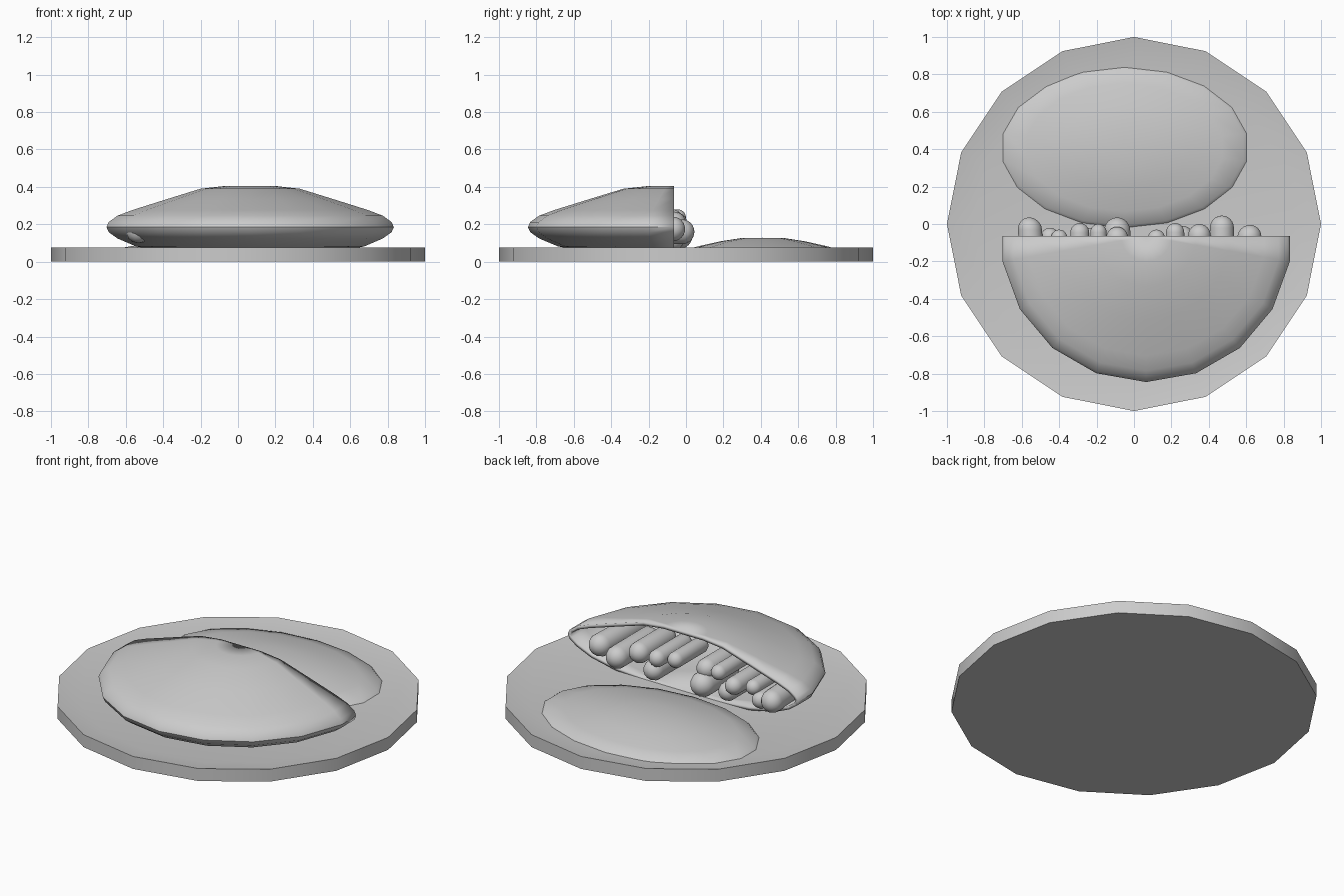
import bpy, bmesh, math
from mathutils import Vector

if "Cube" in bpy.data.objects:
    bpy.data.objects.remove(bpy.data.objects["Cube"])


def finish(name, bm, angle=40):
    bmesh.ops.recalc_face_normals(bm, faces=bm.faces)
    me = bpy.data.meshes.new(name)
    bm.to_mesh(me)
    bm.free()
    ob = bpy.data.objects.new(name, me)
    bpy.context.collection.objects.link(ob)
    bpy.ops.object.select_all(action='DESELECT')
    bpy.context.view_layer.objects.active = ob
    ob.select_set(True)
    bpy.ops.object.shade_smooth_by_angle(angle=math.radians(angle))
    return ob


def lathe(profile, sides, centre=(0, 0), stretch=1.0):
    """Revolve (radius, z) points around z; a vertex always lies on the y axis."""
    bm = bmesh.new()
    rings = []
    for r, z in profile:
        if r == 0:
            rings.append([bm.verts.new((centre[0], centre[1], z))] * sides)
            continue
        ring = []
        for i in range(sides):
            a = math.pi / 2 + 2 * math.pi * i / sides
            ring.append(bm.verts.new((centre[0] + r * math.cos(a),
                                      centre[1] + r * stretch * math.sin(a), z)))
        rings.append(ring)
    for lo, hi in zip(rings, rings[1:]):
        for i in range(sides):
            j = (i + 1) % sides
            bm.faces.new(list(dict.fromkeys((lo[i], lo[j], hi[j], hi[i]))))
    return bm


# Shallow dished plate
finish("plate", lathe([(0, 0), (1, 0), (1, 0.075), (0.86, 0.05), (0, 0.045)], 16))

# Low oval mound on the back of the plate
finish("side_mound", lathe([(0, 0.02), (0.62, 0.03), (0.665, 0.047), (0.645, 0.062),
                            (0.53, 0.083), (0.35, 0.109), (0.17, 0.127), (0, 0.128)],
                           18, (-0.05, 0.41), 0.43 / 0.665))

# Hollow bread pocket, cut open along its middle
CUT = -0.065
bm = lathe([(0, 0.03), (0.25, 0.032), (0.45, 0.048), (0.62, 0.082), (0.72, 0.124),
            (0.768, 0.158), (0.78, 0.185), (0.768, 0.212), (0.72, 0.246),
            (0.64, 0.276), (0.45, 0.335), (0.27, 0.39), (0.135, 0.405), (0, 0.405)],
           18, (0.065, CUT))
bmesh.ops.bisect_plane(bm, geom=bm.verts[:] + bm.edges[:] + bm.faces[:], dist=1e-5,
                       plane_co=(0, CUT, 0), plane_no=(0, 1, 0), clear_outer=True)
pocket = finish("bread_pocket", bm)
shell = pocket.modifiers.new("thickness", 'SOLIDIFY')
shell.thickness = 0.02
shell.offset = -1


def capsule(name, x, z, r, tip, length, lean=0.0):
    """Rounded rod whose front end reaches y = tip, running back into the pocket."""
    prof = []
    for k in range(7):
        a = math.pi / 2 * k / 6
        prof.append((r * math.sin(a) if k else 0, r * (1 - math.cos(a))))
    prof += [(p, length - h) for p, h in reversed(prof)]
    bm = lathe(prof, 14)
    for v in bm.verts:
        h = v.co.z
        v.co = Vector((x + v.co.x + lean * h, tip - h, z + v.co.y))
    finish(name, bm, 60)


# Filling: x, z, radius, tip y, length, sideways lean
FILLING = [
    (-0.56, 0.165, 0.066, 0.035, 0.53, 0.06), (-0.40, 0.19, 0.045, -0.03, 0.35, 0),
    (-0.29, 0.18, 0.052, 0.005, 0.35, 0), (-0.19, 0.235, 0.045, 0.0, 0.32, 0),
    (-0.09, 0.14, 0.072, 0.035, 0.36, 0), (-0.09, 0.22, 0.06, -0.015, 0.34, 0),
    (0.12, 0.215, 0.047, -0.03, 0.32, 0), (0.22, 0.21, 0.05, 0.005, 0.34, 0),
    (0.26, 0.12, 0.06, -0.01, 0.36, 0), (0.35, 0.205, 0.062, 0.0, 0.36, 0),
    (0.47, 0.16, 0.066, 0.045, 0.42, 0), (0.62, 0.175, 0.066, -0.005, 0.42, -0.05),
    (-0.45, 0.13, 0.05, -0.02, 0.4, 0), (-0.23, 0.12, 0.055, -0.02, 0.36, 0),
]
for n, args in enumerate(FILLING):
    capsule(f"filling_{n + 1:02d}", *args)
